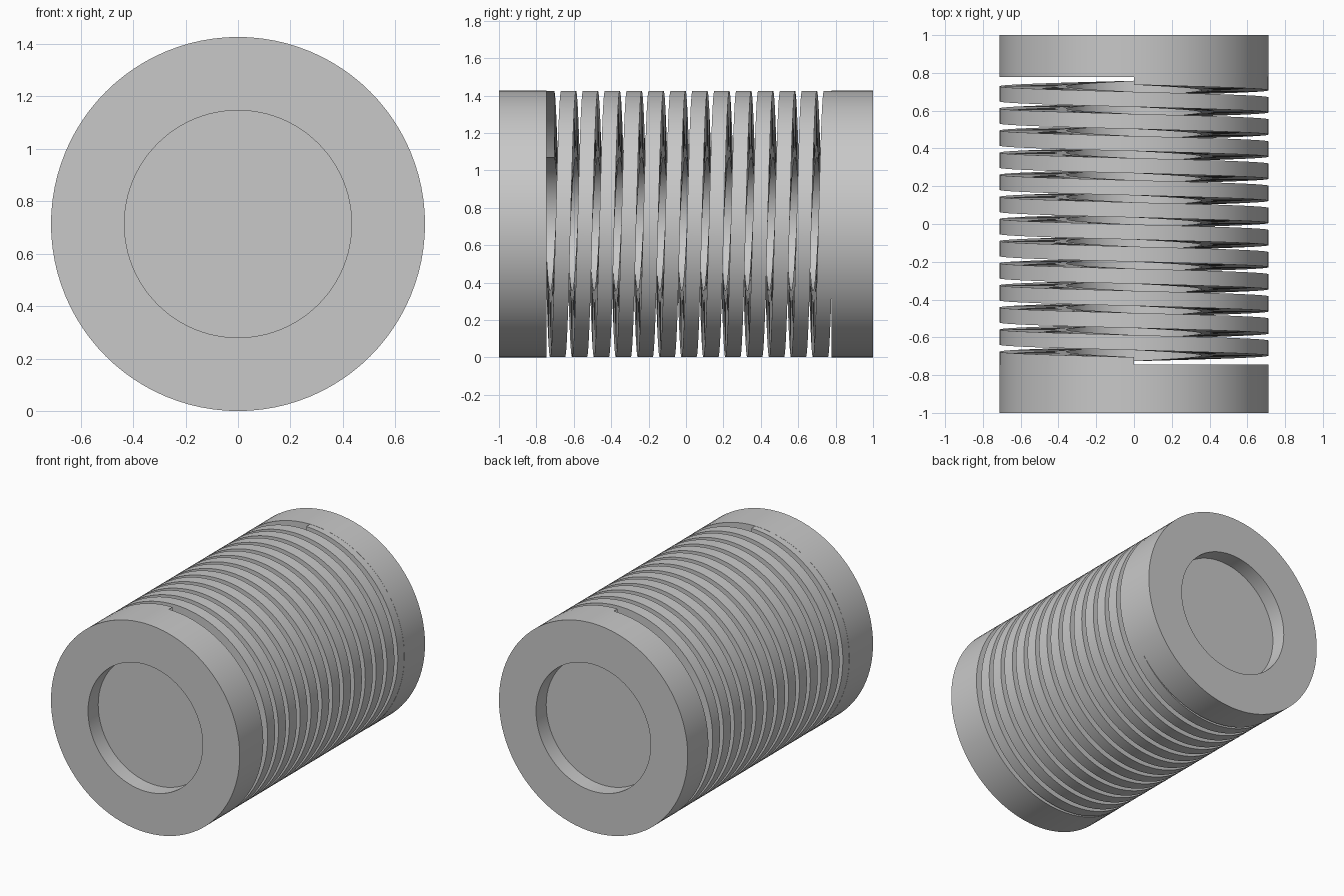
import bpy
import bmesh
from math import sin, cos, pi, radians

cube = bpy.data.objects.get("Cube")
if cube:
    bpy.data.objects.remove(cube, do_unlink=True)

RADIUS = 0.713        # outer radius, also the height of the axis
INNER = 0.357         # inner radius of the coil
RECESS = 0.433        # radius of the round recess in each end
DEPTH = 0.11          # depth of that recess
FRONT, BACK = -0.745, 0.777   # inner faces of the two end caps
TURNS = 13
HALF = 0.04           # half the width of the coil strip
STEPS = 96            # segments per turn

steel = bpy.data.materials.new("plain_grey")
steel.use_nodes = True
grey = (0.58, 0.58, 0.58, 1)
steel.diffuse_color = grey
steel.node_tree.nodes["Principled BSDF"].inputs["Base Color"].default_value = grey


def sweep(name, profile, turns, rise, closed):
    """Turn a (radius, y) profile about the y axis, advancing by rise."""
    bm = bmesh.new()
    total = turns * STEPS
    rings = []
    for k in range(total + 1):
        a = 2 * pi * k / STEPS
        dy = rise * k / total
        rings.append([bm.verts.new((-r * sin(a), y + dy, RADIUS + r * cos(a)))
                      for r, y in profile])
    n = len(profile)
    for ra, rb in zip(rings, rings[1:]):
        for i in range(n if closed else n - 1):
            j = (i + 1) % n
            bm.faces.new((ra[i], ra[j], rb[j], rb[i]))
    # Weld the seam and the axis points
    bmesh.ops.remove_doubles(bm, verts=bm.verts[:], dist=1e-5)
    mesh = bpy.data.meshes.new(name)
    bm.to_mesh(mesh)
    bm.free()
    mesh.materials.append(steel)
    obj = bpy.data.objects.new(name, mesh)
    bpy.context.collection.objects.link(obj)
    bpy.ops.object.select_all(action="DESELECT")
    obj.select_set(True)
    bpy.context.view_layer.objects.active = obj
    bpy.ops.object.shade_smooth_by_angle(angle=radians(30))
    return obj


# End caps, each with a shallow round recess
sweep("front_cap", [(0, DEPTH - 1), (RECESS, DEPTH - 1), (RECESS, -1),
                    (RADIUS, -1), (RADIUS, FRONT), (0, FRONT)], 1, 0, False)
sweep("back_cap", [(0, BACK), (RADIUS, BACK), (RADIUS, 1),
                   (RECESS, 1), (RECESS, 1 - DEPTH), (0, 1 - DEPTH)], 1, 0, False)

# Flat-sided spring coil, running half its width into each cap
outer = RADIUS - 0.001
sweep("spring_coil", [(INNER, FRONT - HALF), (outer, FRONT - HALF),
                      (outer, FRONT + HALF), (INNER, FRONT + HALF)],
      TURNS, BACK - FRONT, True)
